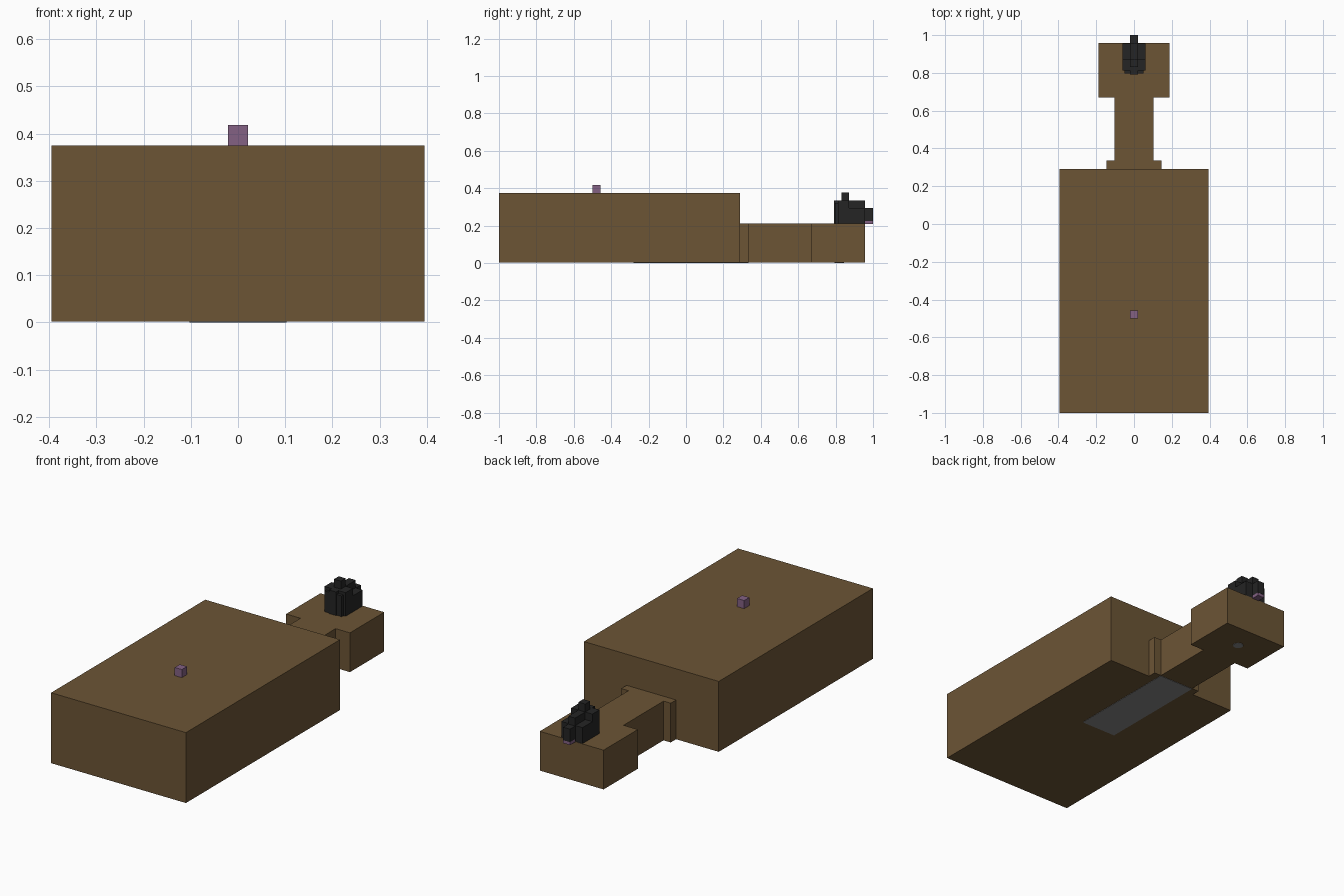
import bpy
import bmesh

if "Cube" in bpy.data.objects:
    bpy.data.objects.remove(bpy.data.objects["Cube"], do_unlink=True)


def material(name, rgb):
    m = bpy.data.materials.new(name)
    m.use_nodes = True
    colour = (*rgb, 1)
    m.diffuse_color = colour
    m.node_tree.nodes["Principled BSDF"].inputs["Base Color"].default_value = colour
    return m


brown = material("brown", (0.15, 0.09, 0.036))
black = material("black", (0.018, 0.018, 0.018))
purple = material("purple", (0.23, 0.12, 0.23))
grey = material("grey", (0.24, 0.24, 0.24))


def prism(name, outline, z0, z1, mat):
    """Extrude a flat outline from z0 up to z1."""
    bm = bmesh.new()
    face = bm.faces.new([bm.verts.new((x, y, z0)) for x, y in outline])
    top = bmesh.ops.extrude_face_region(bm, geom=[face])["geom"]
    verts = [v for v in top if isinstance(v, bmesh.types.BMVert)]
    bmesh.ops.translate(bm, verts=verts, vec=(0, 0, z1 - z0))
    bmesh.ops.recalc_face_normals(bm, faces=bm.faces)
    mesh = bpy.data.meshes.new(name)
    bm.to_mesh(mesh)
    bm.free()
    mesh.materials.append(mat)
    obj = bpy.data.objects.new(name, mesh)
    bpy.context.collection.objects.link(obj)
    return obj


def box(name, x0, x1, y0, y1, z0, z1, mat):
    return prism(name, [(x0, y0), (x1, y0), (x1, y1), (x0, y1)], z0, z1, mat)


# Large main block
BASE = 0.002
box("main_block", -0.395, 0.395, -1, 0.29, BASE, 0.375, brown)

# Flange, neck and wide end as one mirrored outline
half = [(0.145, 0.29), (0.145, 0.335), (0.103, 0.335), (0.103, 0.67),
        (0.187, 0.67), (0.187, 0.957)]
outline = half + [(-x, y) for x, y in reversed(half)]
prism("neck_and_end", outline, BASE, 0.21, brown)

# Underside inlays
box("underside_plate", -0.103, 0.103, -0.28, 0.333, 0, 0.004, grey)
bpy.ops.mesh.primitive_cylinder_add(vertices=12, radius=0.026, depth=0.004,
                                    location=(0, 0.82, 0.002))
disc = bpy.context.object
disc.name = "underside_disc"
disc.data.materials.append(grey)

# Small purple cubes
box("top_marker", -0.021, 0.021, -0.5, -0.457, 0.375, 0.418, purple)
box("end_marker", -0.02, 0.02, 0.957, 0.999, 0.208, 0.224, purple)

# Cluster of dark columns on the wide end
TOP = 0.21
box("cluster_core", -0.02, 0.02, 0.792, 0.957, TOP, 0.335, black)
box("cluster_peak", -0.02, 0.02, 0.832, 0.872, 0.335, 0.377, black)
box("cluster_overhang", -0.02, 0.02, 0.957, 1, 0.224, 0.293, black)
for side, s in (("left", 1), ("right", -1)):
    for part, outer, y0, y1, top in (("front", 0.05, 0.797, 0.832, 0.32),
                                     ("middle", 0.062, 0.812, 0.872, 0.335),
                                     ("rear", 0.062, 0.872, 0.955, 0.295)):
        x0, x1 = sorted((s * 0.02, s * outer))
        box(f"cluster_{part}_{side}", x0, x1, y0, y1, TOP, top, black)
